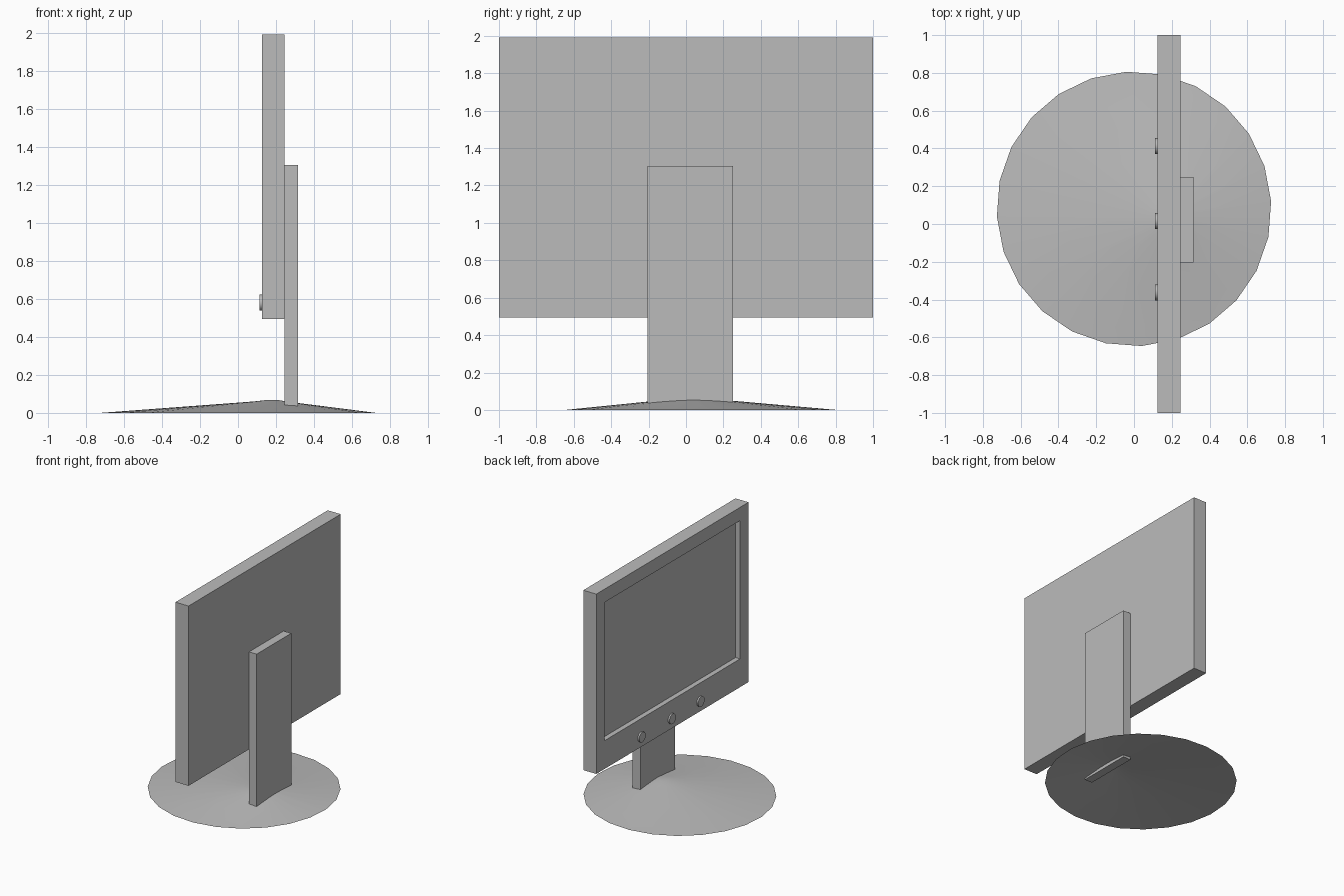
import bpy
import bmesh
import math
from mathutils import Matrix, Vector

if "Cube" in bpy.data.objects:
    bpy.data.objects.remove(bpy.data.objects["Cube"])

grey = bpy.data.materials.new("plain_grey")
grey.diffuse_color = (0.5, 0.5, 0.5, 1.0)
grey.use_nodes = True
grey.node_tree.nodes["Principled BSDF"].inputs["Base Color"].default_value = grey.diffuse_color


def finish(name, bm, recalc=True):
    if recalc:
        bmesh.ops.recalc_face_normals(bm, faces=bm.faces)
    mesh = bpy.data.meshes.new(name)
    bm.to_mesh(mesh)
    bm.free()
    mesh.materials.append(grey)
    obj = bpy.data.objects.new(name, mesh)
    bpy.context.collection.objects.link(obj)
    return obj


def box(bm, lo, hi):
    lo, hi = Vector(lo), Vector(hi)
    m = Matrix.Translation((lo + hi) / 2) @ Matrix.Diagonal((*(hi - lo), 1))
    bmesh.ops.create_cube(bm, size=1, matrix=m)


# Monitor housing with the screen sunk into its -x face
bm = bmesh.new()
box(bm, (0.125, -1, 0.495), (0.245, 1, 1.99))
bm.normal_update()
front = min(bm.faces, key=lambda f: f.normal.x)
bmesh.ops.inset_individual(bm, faces=[front], thickness=0.1)
y0, y1, z0, z1 = -0.89, 0.89, 0.73, 1.88
for v in front.verts:
    v.co.y = y1 if v.co.y > 0 else y0
    v.co.z = z1 if v.co.z > 1.24 else z0
screen = bmesh.ops.extrude_discrete_faces(bm, faces=[front])["faces"][0]
for v in screen.verts:
    v.co.x += 0.042
finish("monitor", bm)

# Upright neck behind the monitor
bm = bmesh.new()
box(bm, (0.245, -0.205, 0.025), (0.315, 0.25, 1.305))
finish("neck", bm)

# Three round knobs under the screen
for i, y in enumerate((0.412, 0.015, -0.362)):
    bm = bmesh.new()
    m = Matrix.Translation((0.122, y, 0.58)) @ Matrix.Rotation(math.pi / 2, 4, "Y")
    bmesh.ops.create_cone(bm, cap_ends=True, segments=24, radius1=0.042,
                          radius2=0.042, depth=0.02, matrix=m)
    knob = finish(f"knob_{i + 1}", bm)
    bpy.context.view_layer.objects.active = knob
    knob.select_set(True)
    bpy.ops.object.shade_smooth_by_angle(angle=math.radians(30))
    knob.select_set(False)

# Shallow off-centre cone foot, open underneath
SIDES, RADIUS = 24, 0.727
centre, peak = Vector((0, 0.08, 0)), Vector((0.19, 0.03, 0))
bm = bmesh.new()
rings = []
for t, z in ((1, 0), (0.12, 0.060), (0.05, 0.067)):
    mid = peak.lerp(centre, t)
    ring = []
    for i in range(SIDES):
        a = math.radians(3.2) + 2 * math.pi * i / SIDES
        ring.append(bm.verts.new((mid.x + RADIUS * t * math.cos(a),
                                  mid.y + RADIUS * t * math.sin(a), z)))
    rings.append(ring)
for low, high in zip(rings, rings[1:]):
    for i in range(SIDES):
        j = (i + 1) % SIDES
        bm.faces.new((low[i], low[j], high[j], high[i]))
bm.faces.new(rings[-1])
foot = finish("foot", bm, recalc=False)
foot.data.polygons.foreach_set("use_smooth", [True] * len(foot.data.polygons))
